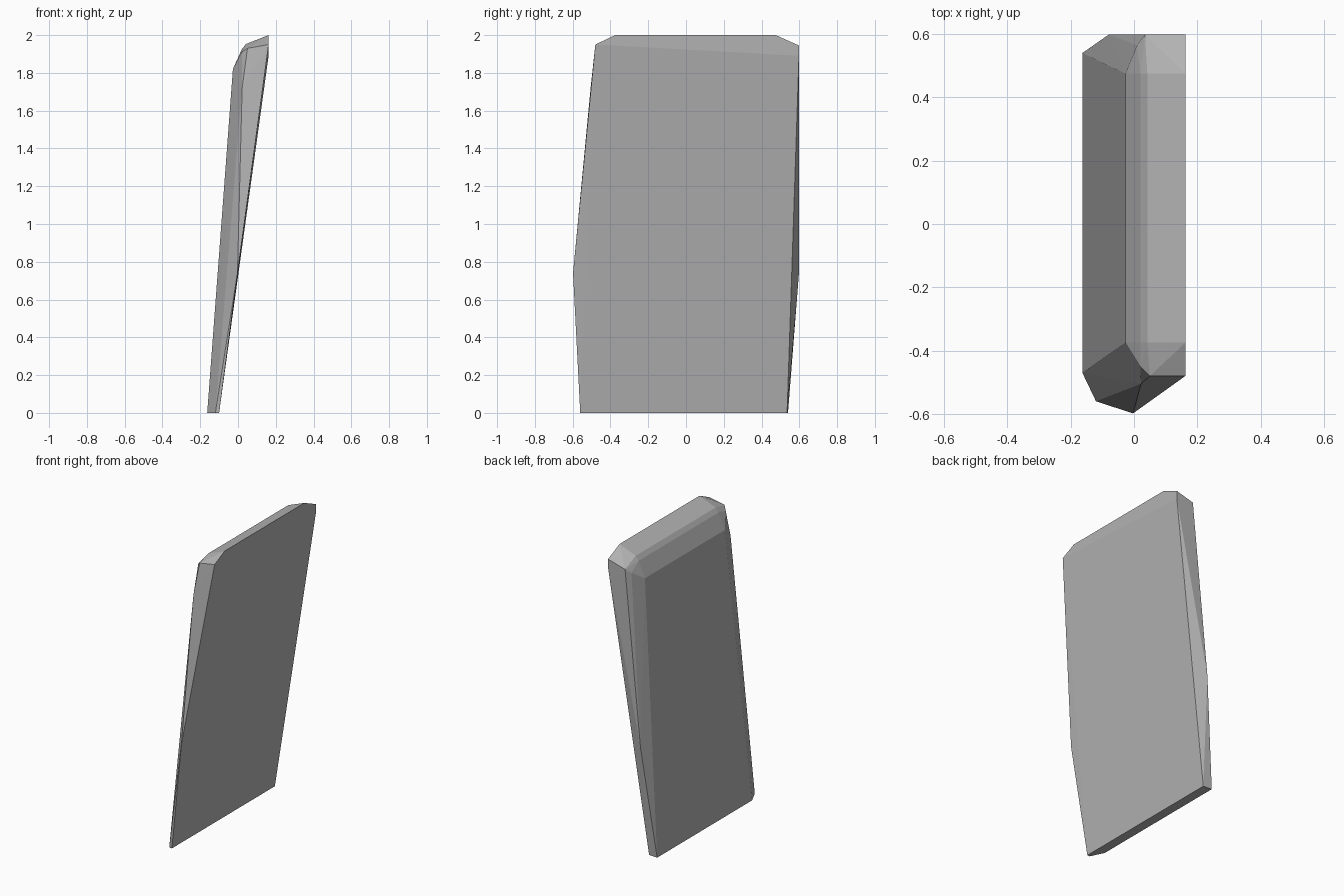
import bpy, bmesh

if "Cube" in bpy.data.objects:
    bpy.data.objects.remove(bpy.data.objects["Cube"])

# Worn leaning slab: convex hull of a few corner rings
foot = [(-0.163, -0.47, 0), (-0.12, -0.56, 0), (-0.10, -0.56, 0),
        (-0.10, 0.535, 0), (-0.163, 0.54, 0)]
waist = [(-0.003, -0.598, 0.74), (-0.08, 0.598, 0.74)]
front_end = [(0.022, -0.505, 1.72), (0.162, -0.48, 1.95),
             (0.05, -0.48, 1.93), (0.02, -0.45, 1.91)]
back_end = [(0.162, 0.598, 1.945), (0.162, 0.598, 1.89),
            (0.035, 0.598, 1.91), (0.01, 0.565, 1.88)]
# Rounded top edge, as an x/z profile swept along y
crown = [(x, y, z) for y in (-0.375, 0.475)
         for x, z in ((-0.027, 1.82), (0.02, 1.925), (0.042, 1.953), (0.162, 2.0))]

bm = bmesh.new()
for p in foot + waist + front_end + back_end + crown:
    bm.verts.new(p)
res = bmesh.ops.convex_hull(bm, input=bm.verts[:])
loose = [v for v in bm.verts if not v.link_faces]
bmesh.ops.delete(bm, geom=loose, context='VERTS')
bmesh.ops.recalc_face_normals(bm, faces=bm.faces[:])

mesh = bpy.data.meshes.new("stone_slab")
bm.to_mesh(mesh)
bm.free()
slab = bpy.data.objects.new("stone_slab", mesh)
bpy.context.collection.objects.link(slab)

# Plain grey stone
mat = bpy.data.materials.new("stone grey")
mat.diffuse_color = (0.45, 0.45, 0.45, 1)
mat.use_nodes = True
mat.node_tree.nodes["Principled BSDF"].inputs["Base Color"].default_value = mat.diffuse_color
mesh.materials.append(mat)
